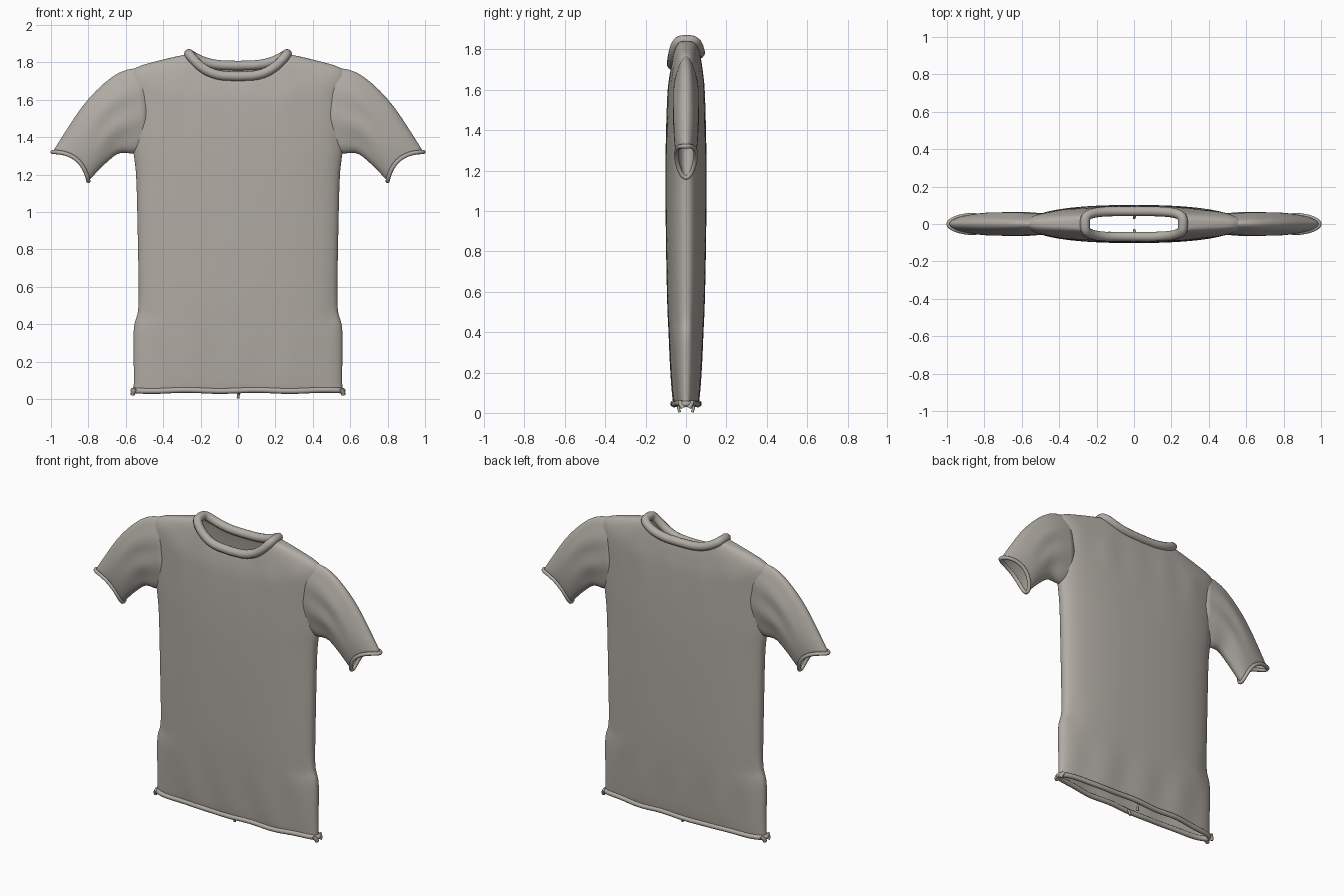
import bpy, bmesh, math
from mathutils import Vector

cube = bpy.data.objects.get("Cube")
if cube:
    bpy.data.objects.remove(cube, do_unlink=True)

cloth = bpy.data.materials.new("taupe_cloth")
cloth.use_nodes = True
COLOR = (0.44, 0.41, 0.37, 1)
cloth.diffuse_color = COLOR
cloth.node_tree.nodes["Principled BSDF"].inputs["Base Color"].default_value = COLOR


def loft(name, rings, closed_ends=False, thickness=0.0, levels=1):
    """Skin a list of closed point rings with quads, then smooth."""
    bm = bmesh.new()
    loops = [[bm.verts.new(p) for p in ring] for ring in rings]
    n = len(loops[0])
    for a, b in zip(loops, loops[1:]):
        for i in range(n):
            j = (i + 1) % n
            bm.faces.new((a[i], a[j], b[j], b[i]))
    if closed_ends:
        bm.faces.new(loops[0])
        bm.faces.new(loops[-1])
    bmesh.ops.recalc_face_normals(bm, faces=bm.faces)
    mesh = bpy.data.meshes.new(name)
    bm.to_mesh(mesh)
    bm.free()
    mesh.materials.append(cloth)
    for f in mesh.polygons:
        f.use_smooth = True
    obj = bpy.data.objects.new(name, mesh)
    bpy.context.collection.objects.link(obj)
    sub = obj.modifiers.new("smooth", "SUBSURF")
    sub.levels = sub.render_levels = levels
    if thickness:
        wall = obj.modifiers.new("wall", "SOLIDIFY")
        wall.thickness = thickness
        wall.offset = -1
    return obj


def tube(name, path, radius, cyclic=True):
    """Round edging that follows a path."""
    curve = bpy.data.curves.new(name, "CURVE")
    curve.dimensions = "3D"
    curve.bevel_depth = radius
    curve.bevel_resolution = 4
    curve.use_fill_caps = True
    spline = curve.splines.new("POLY")
    spline.points.add(len(path) - 1)
    for point, p in zip(spline.points, path):
        point.co = (*p, 1)
    spline.use_cyclic_u = cyclic
    spline.use_smooth = True
    curve.materials.append(cloth)
    obj = bpy.data.objects.new(name, curve)
    bpy.context.collection.objects.link(obj)
    return obj


def spow(v, e):
    return math.copysign(abs(v) ** e, v)


def bump(v, centre, width):
    return math.exp(-((v - centre) / width) ** 2)


def body_ring(w, side, front, back, depth, n, p=3, count=72):
    """Flattened oval whose height runs from a centre value to a side value."""
    ring = []
    for i in range(count):
        a = math.tau * i / count
        x = w * spow(math.cos(a), 2 / n)
        y = depth * spow(math.sin(a), 2 / n)
        mid = back if y > 0 else front
        z = mid + (side - mid) * abs(x / w) ** p
        # soft folds above the hem, on the chest and beside the armholes
        s = math.sin(a)
        fold = 0.006 * math.sin(23 * x + 5 * z + 1) * bump(z, 0.16, 0.14)
        fold += 0.003 * math.sin(30 * x) * bump(z, 1.62, 0.12)
        fold -= 0.012 * bump(abs(x), 0.55, 0.03) * bump(z, 1.42, 0.14)
        fold -= 0.012 * bump(abs(x), 0.50, 0.05) * bump(z, 0.44, 0.05)
        ring.append(Vector((x, y + s * fold, z)))
    return ring


# Torso: half width, height, half depth of the level rings
levels = [(0.56, 0.045, 0.06), (0.557, 0.07, 0.066), (0.558, 0.2, 0.075),
          (0.56, 0.32, 0.083), (0.558, 0.39, 0.086), (0.548, 0.425, 0.088),
          (0.533, 0.46, 0.09), (0.53, 0.55, 0.094), (0.535, 0.8, 0.099),
          (0.54, 1.05, 0.102), (0.545, 1.24, 0.102), (0.562, 1.31, 0.101)]
rings = [body_ring(w, z, z, z, d, 2.4) for w, z, d in levels]
# Chest and shoulders: half width, side, front and back heights, half depth, squareness
yoke = [(0.565, 1.44, 1.40, 1.41, 0.099, 2.4), (0.57, 1.60, 1.49, 1.51, 0.096, 2.4),
        (0.58, 1.72, 1.56, 1.58, 0.093, 2.4), (0.575, 1.77, 1.61, 1.64, 0.090, 2.5),
        (0.46, 1.80, 1.655, 1.69, 0.083, 2.8), (0.35, 1.828, 1.69, 1.74, 0.077, 3.2),
        (0.262, 1.845, 1.725, 1.782, 0.068, 4)]
rings += [body_ring(*r) for r in yoke]
loft("torso", rings, thickness=0.008)

# Collar and hem edging follow the open ends of the torso
tube("collar", rings[-1], 0.026)
tube("hem", [p + Vector((0, 0, 0.003 * math.sin(17 * p.x))) for p in rings[0]], 0.015)

# Small gathered ends hanging from the hem
for name, y in (("front_hem_thread", -0.04), ("back_hem_thread", 0.04)):
    tube(name, [(0, y * 1.45, 0.045), (0.004, y, 0.035), (0, y * 0.8, 0.004)], 0.007, False)
for side, s in (("left", 1), ("right", -1)):
    for face, y in (("front", -0.03), ("back", 0.03)):
        tube(f"{side}_{face}_hem_corner",
             [(s * 0.548, y, 0.055), (s * 0.562, y * 0.7, 0.035), (s * 0.562, y * 0.5, 0.024)],
             0.012, False)

# Sleeves: top edge, bottom edge, half depth, inward sag
stations = [((0.48, 1.775), (0.47, 1.34), 0.056, 0), ((0.60, 1.768), (0.555, 1.305), 0.064, 0),
            ((0.68, 1.722), (0.60, 1.318), 0.064, 0), ((0.76, 1.650), (0.645, 1.315), 0.064, 0.005),
            ((0.84, 1.560), (0.69, 1.275), 0.063, 0.015), ((0.91, 1.450), (0.735, 1.235), 0.060, 0.03),
            ((0.965, 1.365), (0.775, 1.19), 0.054, 0.045), ((0.992, 1.32), (0.80, 1.165), 0.048, 0.05)]


def sleeve_ring(top, bottom, depth, sag, s, count=40):
    t, b = Vector((top[0], 0, top[1])), Vector((bottom[0], 0, bottom[1]))
    mid, half = (t + b) / 2, (t - b) / 2
    inward = Vector((-half.z, 0, half.x)).normalized()
    ring = []
    for i in range(count):
        a = math.tau * i / count
        p = mid + half * math.cos(a) + inward * sag * math.sin(a) ** 2
        # folds fan out from the armpit
        crease = 0.006 * math.sin(9 * math.cos(a) + 6 * top[0]) * bump(top[0], 0.68, 0.14)
        p.y = (depth + crease) * math.sin(a)
        p.x *= s
        ring.append(p)
    return ring


for side, s in (("left", 1), ("right", -1)):
    sleeve = [sleeve_ring(*st, s) for st in stations]
    loft(f"{side}_sleeve", sleeve, thickness=0.008)
    tube(f"{side}_cuff", sleeve[-1], 0.011)
